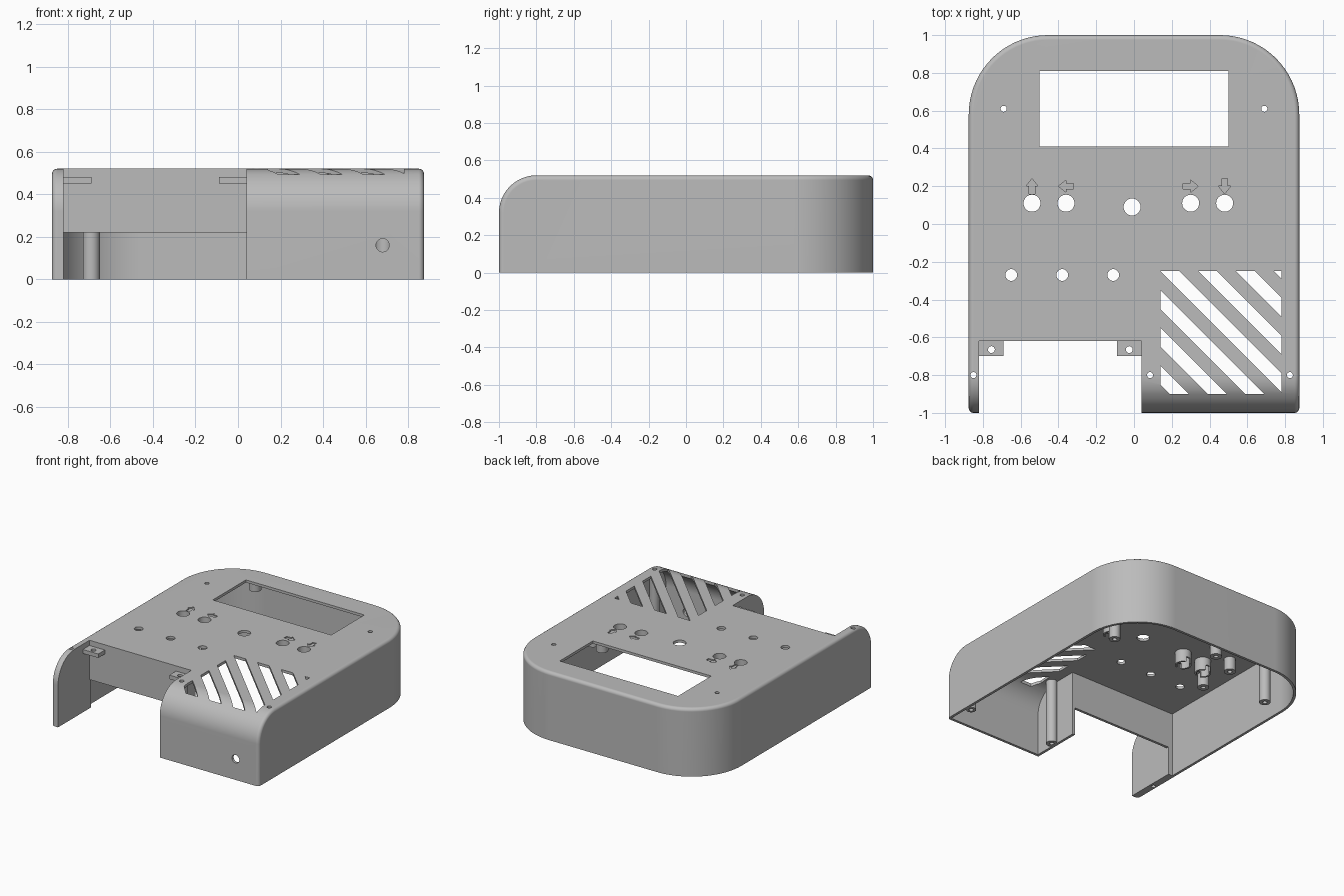
import bpy, bmesh
from math import pi, sin, cos, radians
from mathutils import Vector

if "Cube" in bpy.data.objects:
    bpy.data.objects.remove(bpy.data.objects["Cube"])

grey = bpy.data.materials.new("plain grey")
grey.use_nodes = True
grey.diffuse_color = (0.5, 0.5, 0.5, 1)
grey.node_tree.nodes["Principled BSDF"].inputs["Base Color"].default_value = (0.5, 0.5, 0.5, 1)

HEIGHT, WALL = 0.52, 0.02


def arc(x, y, r, start=0, end=2 * pi, steps=32):
    return [(x + r * cos(start + (end - start) * i / steps),
             y + r * sin(start + (end - start) * i / steps)) for i in range(steps + 1)]


def circle(x, y, r):
    return arc(x, y, r)[:-1]


def rect(x0, x1, y0, y1):
    return [(x0, y0), (x1, y0), (x1, y1), (x0, y1)]


def add_prism(bm, pts, z0, z1):
    low = [bm.verts.new((p[0], p[1], z0)) for p in pts]
    high = [bm.verts.new((p[0], p[1], z1)) for p in pts]
    bm.faces.new(low[::-1])
    bm.faces.new(high)
    for i in range(len(pts)):
        j = (i + 1) % len(pts)
        bm.faces.new((low[i], low[j], high[j], high[i]))


def make_object(name, bm):
    bmesh.ops.recalc_face_normals(bm, faces=bm.faces[:])
    mesh = bpy.data.meshes.new(name)
    bm.to_mesh(mesh)
    bm.free()
    mesh.materials.append(grey)
    ob = bpy.data.objects.new(name, mesh)
    bpy.context.collection.objects.link(ob)
    return ob


def prisms(name, *parts):
    bm = bmesh.new()
    for pts, z0, z1 in parts:
        add_prism(bm, pts, z0, z1)
    return make_object(name, bm)


def activate(ob):
    bpy.ops.object.select_all(action='DESELECT')
    ob.select_set(True)
    bpy.context.view_layer.objects.active = ob


def cut(target, cutter):
    cutter.hide_render = True
    mod = target.modifiers.new("cut", 'BOOLEAN')
    mod.operation, mod.solver, mod.object = 'DIFFERENCE', 'EXACT', cutter
    activate(target)
    bpy.ops.object.modifier_apply(modifier=mod.name)
    bpy.data.objects.remove(cutter)


def finish(ob):
    activate(ob)
    bpy.ops.object.shade_smooth_by_angle(angle=radians(32))


def body(name, inset, z0, fillet):
    """Case outline with round back corners and a large curve on the front top edge."""
    w, front, back = 0.875 - inset, -1 + inset, 1 - inset
    r, top = 0.42 - inset, HEIGHT - inset
    pts = [(-w, front), (w, front)]
    pts += arc(w - r, back - r, r, 0, pi / 2, 18) + arc(r - w, back - r, r, pi / 2, pi, 18)
    bm = bmesh.new()
    add_prism(bm, pts, z0, top)
    bmesh.ops.recalc_face_normals(bm, faces=bm.faces[:])
    edge = [e for e in bm.edges
            if all(v.co.z > top - 0.001 and v.co.y < front + 0.001 for v in e.verts)]
    bmesh.ops.bevel(bm, geom=edge, offset=0.2 - inset, offset_type='OFFSET',
                    segments=12, profile=0.5, affect='EDGES')
    if fillet:
        rim = [e for e in bm.edges if e.calc_face_angle(0) > 1
               and not all(v.co.z < z0 + 0.001 for v in e.verts)]
        bmesh.ops.bevel(bm, geom=rim, offset=fillet, offset_type='OFFSET',
                        segments=4, profile=0.5, affect='EDGES')
    return make_object(name, bm)


def tube(name, x, y, z0, z1, r, hole):
    """Hollow post, open at both ends."""
    bm = bmesh.new()
    rings = [[bm.verts.new((px, py, z)) for px, py in circle(x, y, rad)]
             for rad, z in ((r, z0), (r, z1), (hole, z1), (hole, z0))]
    for k in range(4):
        a, b = rings[k], rings[(k + 1) % 4]
        for i in range(len(a)):
            j = (i + 1) % len(a)
            bm.faces.new((a[i], a[j], b[j], b[i]))
    return make_object(name, bm)


# Hollow case, leaving solid material around the front bay
case = body("case", 0, 0, 0.025)
cavity = body("cavity", WALL, -0.1, 0)
cut(cavity, prisms("bay_block", (rect(-1, 0.06, -1.2, -0.6), -0.2, 0.7)))
cut(case, cavity)

# Front bay and the opening under its back wall
cut(case, prisms("bay", (rect(-0.82, 0.04, -1.2, -0.62), -0.2, 0.7)))
cut(case, prisms("bay_opening", (rect(-0.82, 0.04, -0.7, -0.57), -0.1, 0.22)))

# Display window, button, light and screw holes
buttons = [(-0.54, 0.11), (-0.36, 0.11), (0.3, 0.11), (0.48, 0.11)]
screws = [(-0.69, 0.61), (0.69, 0.61), (0.085, -0.8), (0.825, -0.8)]
holes = [(rect(-0.5, 0.5, 0.41, 0.81), 0.4, 0.7),
         (circle(-0.01, 0.09, 0.045), 0.4, 0.7),
         (circle(-0.85, -0.8, 0.016), -0.1, 0.7)]
holes += [(circle(x, y, 0.045), 0.4, 0.7) for x, y in buttons]
holes += [(circle(x, -0.27, 0.031), 0.4, 0.7) for x in (-0.65, -0.38, -0.11)]
holes += [(circle(x, y, 0.016), 0.4, 0.7) for x, y in screws]
cut(case, prisms("holes", *holes))

# Shallow arrow marks: up, left, right, down
ARROW = [(-0.015, -0.04), (0.015, -0.04), (0.015, 0), (0.032, 0),
         (0, 0.04), (-0.032, 0), (-0.015, 0)]
marks = []
for (x, y), turn in zip(buttons, (0, pi / 2, -pi / 2, pi)):
    c, s = cos(turn), sin(turn)
    marks.append(([(x + c * px - s * py, 0.2 + s * px + c * py) for px, py in ARROW],
                  HEIGHT - 0.008, 0.6))
cut(case, prisms("arrow_marks", *marks))

# Diagonal vent slots, clipped to a rectangle
bm = bmesh.new()
bm.faces.new([bm.verts.new((x, y, 0)) for x, y in rect(0.14, 0.78, -0.9, -0.25)])
for k in range(-5, 3):
    for side in (-0.05, 0.05):
        bmesh.ops.bisect_plane(bm, geom=bm.verts[:] + bm.edges[:] + bm.faces[:],
                               plane_co=Vector((0.14 + 0.2 * k + side, 0, 0)),
                               plane_no=Vector((1, 1, 0)).normalized())
slots = []
for f in bm.faces:
    m = f.calc_center_median()
    if (m.x + m.y - 0.09) % 0.2 < 0.1:
        slots.append(([v.co.xy for v in f.verts], 0.4, 0.7))
bm.free()
cut(case, prisms("vent_slots", *slots))

# Round cable hole in the front wall
cable = prisms("cable_hole", (circle(0.68, 0.16, 0.031), 0.9, 1.1))
cable.rotation_euler = (pi / 2, 0, 0)
cut(case, cable)
finish(case)
normals = case.modifiers.new("even shading", 'WEIGHTED_NORMAL')
normals.keep_sharp = True

# Screw tabs in the front bay
for side, x0, x1, hx in (("right", -0.825, -0.69, -0.755), ("left", -0.09, 0.045, -0.025)):
    tab = prisms(side + "_tab", (rect(x0, x1, -0.7, -0.61), 0.45, 0.48))
    cut(tab, prisms("tab_hole", (circle(hx, -0.665, 0.018), 0.3, 0.6)))
    finish(tab)

# Long screw posts
for i, (x, y) in enumerate(screws):
    finish(tube(f"screw_post_{i + 1}", x, y, 0, 0.505, 0.04 if x < 0.8 else 0.035, 0.016))

# Slotted guides under the buttons
for i, (x, y) in enumerate(buttons):
    guide = tube(f"button_guide_{i + 1}", x, y, 0.4, 0.505, 0.058, 0.045)
    cut(guide, prisms("guide_notch", (rect(x - 0.018, x + 0.018, y - 0.1, y + 0.1), 0.3, 0.44)))
    finish(guide)

# Short posts for the display and the button boards
posts = [("display_post", x, y, 0.42) for x in (-0.48, 0.48) for y in (0.325, 0.895)]
posts += [("board_post", x, y, 0.4) for x in (-0.67, 0.61) for y in (-0.04, 0.25)]
for name, x, y, z in posts:
    finish(tube(name, x, y, z, 0.505, 0.042, 0.016))
